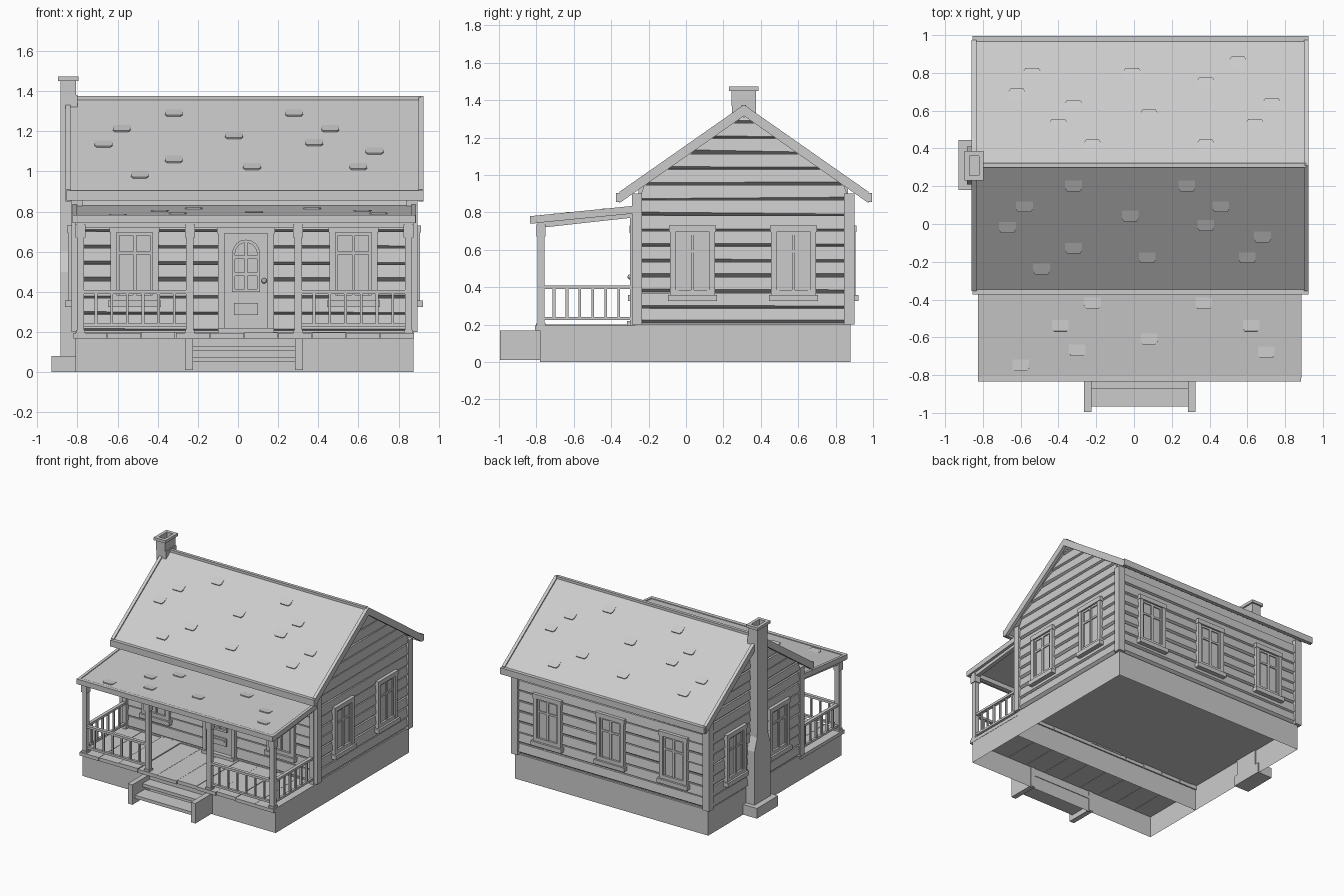
import bpy, bmesh, random
from math import atan, pi, cos, sin
from mathutils import Matrix, Vector

if "Cube" in bpy.data.objects:
    bpy.data.objects.remove(bpy.data.objects["Cube"])

random.seed(4)
I = Matrix.Identity(4)
CX, RY, RZ, SL = 0.03, 0.31, 1.365, 0.70      # house centre, ridge y/z, roof slope


def finish(name, bm, mat=I):
    bmesh.ops.transform(bm, matrix=mat, verts=bm.verts)
    bmesh.ops.recalc_face_normals(bm, faces=bm.faces)
    me = bpy.data.meshes.new(name)
    bm.to_mesh(me)
    bm.free()
    ob = bpy.data.objects.new(name, me)
    bpy.context.collection.objects.link(ob)
    return ob


def loft(bm, rings, bottom=True):
    vs = [[bm.verts.new(p) for p in r] for r in rings]
    n = len(vs[0])
    for a, b in zip(vs, vs[1:]):
        for i in range(n):
            bm.faces.new((a[i], a[(i + 1) % n], b[(i + 1) % n], b[i]))
    if bottom:
        bm.faces.new(vs[0][::-1])
    bm.faces.new(vs[-1])


def rect(x0, x1, y0, y1, z):
    return [(x0, y0, z), (x1, y0, z), (x1, y1, z), (x0, y1, z)]


def boxes(name, items, mat=I, bottom=True):
    bm = bmesh.new()
    for x0, x1, y0, y1, z0, z1 in items:
        loft(bm, [rect(x0, x1, y0, y1, z0), rect(x0, x1, y0, y1, z1)], bottom)
    return finish(name, bm, mat)


def prism(name, pts, h, mat=I):
    bm = bmesh.new()
    loft(bm, [[(x, y, 0) for x, y in pts], [(x, y, h) for x, y in pts]])
    return finish(name, bm, mat)


def along_x(x0):    # profile drawn in (y, z), extruded along x
    return Matrix(((0, 0, 1, x0), (1, 0, 0, 0), (0, 1, 0, 0), (0, 0, 0, 1)))


def wall(x, y, ang):    # local x runs along the wall, local -y points outward
    return Matrix.Translation((x, y, 0)) @ Matrix.Rotation(ang, 4, 'Z')


FRONT, RIGHT = wall(CX, -0.255, 0), wall(0.865, RY, pi / 2)
BACK, LEFT = wall(CX, 0.865, pi), wall(-0.805, RY, -pi / 2)

# Foundations, open underneath
boxes("foundation", [(-0.81, 0.875, -0.27, 0.88, 0, 0.2)], bottom=False)
boxes("porch_foundation", [(-0.81, 0.875, -0.78, -0.27, 0, 0.17)], bottom=False)

# Wall core with gables
prism("wall_core", [(-0.255, 0.2), (0.865, 0.2), (0.865, 0.93), (RY, 1.32), (-0.255, 0.93)],
      1.67, along_x(-0.805))


# Clapboard siding with bevelled, slightly uneven lower edges
def siding(name, mat, half, top, gable):
    bm = bmesh.new()
    z, step = 0.205, 0.0825
    while z < top - 0.03:
        z1 = min(z + step, top)
        reach = lambda h: min(half, (1.32 - h) / SL) if gable else half
        a, b = reach(z), max(reach(z1), 0.005)
        j = [random.uniform(0.008, 0.022) for _ in range(2)]
        low = [(-a, -0.022, z + j[0]), (a, -0.022, z + j[1]), (a, 0.005, z), (-a, 0.005, z)]
        high = [(-b, -0.014, z1), (b, -0.014, z1), (b, 0.005, z1), (-b, 0.005, z1)]
        loft(bm, [low, high])
        z += step
    finish(name, bm, mat)


siding("front_siding", FRONT, 0.835, 0.87, False)
siding("back_siding", BACK, 0.835, 0.87, False)
siding("right_siding", RIGHT, 0.56, 1.31, True)
siding("left_siding", LEFT, 0.56, 1.31, True)
boxes("corner_boards", [(x, x + 0.055, y, y + 0.055, 0.2, 0.9)
                        for x in (-0.83, 0.84) for y in (-0.29, 0.845)])


# Windows
def window(mat, u):
    m = mat @ Matrix.Translation((u, 0, 0))
    boxes("window_frame", [(-0.12, -0.09, -0.042, 0, 0.35, 0.72), (0.09, 0.12, -0.042, 0, 0.35, 0.72),
                           (-0.125, 0.125, -0.046, 0, 0.695, 0.73), (-0.11, 0.11, -0.04, 0, 0.355, 0.385),
                           (-0.132, 0.132, -0.056, 0, 0.325, 0.358)], m)
    boxes("window_pane", [(-0.1, 0.1, -0.024, 0, 0.36, 0.71)], m)
    boxes("window_sash", [(-0.09, -0.076, -0.032, 0, 0.385, 0.695), (0.076, 0.09, -0.032, 0, 0.385, 0.695),
                          (-0.008, 0.008, -0.034, 0, 0.385, 0.695), (-0.09, 0.09, -0.032, 0, 0.585, 0.6),
                          (-0.09, 0.09, -0.032, 0, 0.68, 0.695)], m)


for mat, places in ((FRONT, (-0.545, 0.545)), (BACK, (-0.55, 0, 0.55)),
                    (RIGHT, (-0.275, 0.265)), (LEFT, (-0.265, 0.275))):
    for u in places:
        window(mat, u)

# Door with arched light, mail flap and knob
D = FRONT @ Matrix.Translation((0.01, 0, 0))
boxes("door_frame", [(-0.14, -0.108, -0.045, 0, 0.2, 0.71), (0.108, 0.14, -0.045, 0, 0.2, 0.71),
                     (-0.145, 0.145, -0.048, 0, 0.69, 0.725), (-0.14, 0.14, -0.06, 0, 0.19, 0.22)], D)
boxes("door_panel", [(-0.11, 0.11, -0.026, 0, 0.2, 0.7)], D)
boxes("door_flap", [(-0.06, 0.06, -0.036, 0, 0.285, 0.345), (-0.045, 0.045, -0.042, 0, 0.315, 0.33)], D)
boxes("door_muntins", [(-0.008, 0.008, -0.043, 0, 0.41, 0.648), (-0.06, 0.06, -0.043, 0, 0.48, 0.497),
                       (-0.06, 0.06, -0.043, 0, 0.563, 0.58)], D)
arc = [(cos(t * pi / 8), sin(t * pi / 8)) for t in range(9)]
outer = [(-0.07, 0.4), (0.07, 0.4)] + [(0.07 * c, 0.59 + 0.07 * s) for c, s in arc]
inner = [(-0.055, 0.415), (0.055, 0.415)] + [(0.055 * c, 0.59 + 0.055 * s) for c, s in arc]
bm = bmesh.new()
n = len(outer)
rings = [[bm.verts.new((x, y, z)) for x, z in pts]
         for pts, y in ((outer, -0.02), (outer, -0.043), (inner, -0.043), (inner, -0.02))]
for k in range(4):
    for i in range(n):
        bm.faces.new((rings[k][i], rings[k][(i + 1) % n],
                      rings[(k + 1) % 4][(i + 1) % n], rings[(k + 1) % 4][i]))
finish("door_arch", bm, D)
bm = bmesh.new()
bmesh.ops.create_icosphere(bm, subdivisions=2, radius=0.014,
                           matrix=Matrix.Translation((0.09, -0.044, 0.455)))
finish("door_knob", bm, D)


# Main roof: chevron slab, barge boards, eave boards and ridge
def chevron(half, top, thick):
    e = top - SL * half
    return [(RY - half, e), (RY, top), (RY + half, e), (RY + half, e - thick),
            (RY, top - thick), (RY - half, e - thick)]


prism("roof", chevron(0.67, RZ, 0.035), 1.75, along_x(-0.845))
for x in (-0.86, 0.9):
    prism("barge_board", chevron(0.665, RZ + 0.011, 0.06), 0.025, along_x(x))
boxes("eave_boards", [(-0.855, 0.925, y, y + 0.03, 0.855, 0.905) for y in (-0.374, 0.965)])
boxes("ridge_cap", [(-0.85, 0.91, RY - 0.012, RY + 0.012, 1.35, 1.375)])

# Porch roof
PS = 0.1
pz = lambda y: 0.775 + PS * (y + 0.82)
prism("porch_roof", [(-0.82, pz(-0.82)), (-0.26, pz(-0.26)), (-0.26, pz(-0.26) - 0.028), (-0.82, 0.747)],
      1.7, along_x(-0.82))
for x in (-0.825, 0.865):
    prism("porch_roof_edge", [(-0.815, pz(-0.815) + 0.006), (-0.27, pz(-0.27) + 0.006),
                              (-0.27, pz(-0.27) - 0.035), (-0.815, 0.742)], 0.022, along_x(x))
boxes("porch_fascia", [(-0.825, 0.885, -0.835, -0.805, 0.742, 0.782)])


# Raised shingles
def shingle(x, y, z, tilt, turn=0):
    m = (Matrix.Translation((x, y, z - 0.004)) @ Matrix.Rotation(turn, 4, 'Z') @
         Matrix.Rotation(tilt - 0.14, 4, 'X'))
    prism("shingle", [(-0.044, 0.03), (-0.044, -0.022), (-0.034, -0.038), (0.034, -0.038),
                      (0.044, -0.022), (0.044, 0.03)], 0.007, m)


for x, y in ((-0.32, 0.21), (0.28, 0.21), (-0.58, 0.1), (0.46, 0.1), (-0.02, 0.05), (-0.67, -0.01),
             (0.38, 0), (0.68, -0.06), (-0.32, -0.12), (0.07, -0.17), (0.6, -0.17), (-0.49, -0.23)):
    z = RZ - SL * (RY - y)
    shingle(x, y, z, atan(SL))
    shingle(2 * CX - x, 2 * RY - y, z, atan(SL), pi)
for x, y in ((-0.22, -0.41), (0.37, -0.41), (-0.39, -0.53), (0.62, -0.53), (0.08, -0.6),
             (-0.3, -0.66), (0.7, -0.67), (-0.6, -0.74)):
    shingle(x, y, pz(y), atan(PS))

# Porch deck planks with uneven front ends
w = 1.7 / 10
boxes("deck", [(-0.82 + i * w, -0.823 + (i + 1) * w, -0.80 + random.uniform(-0.008, 0.006), -0.26,
                0.168, 0.197 + random.uniform(-0.003, 0.003)) for i in range(10)])

# Porch posts, beams and railings
PX, PY = (-0.785, -0.24, 0.30, 0.85), -0.775
posts = []
for x in PX:
    for r, z0, z1 in ((0.018, 0.19, 0.75), (0.023, 0.19, 0.21), (0.025, 0.67, 0.735)):
        posts.append((x - r, x + r, PY - r, PY + r, z0, z1))
boxes("porch_posts", posts)
boxes("porch_beam", [(-0.81, 0.875, PY - 0.017, PY + 0.017, 0.718, 0.752)])
for x in (PX[0], PX[3]):
    prism("side_beam", [(PY, 0.718), (PY, 0.755), (-0.26, 0.81), (-0.26, 0.775)], 0.032, along_x(x - 0.016))
boxes("wall_half_posts", [(x - 0.018, x + 0.018, -0.3, -0.26, 0.19, 0.79) for x in (PX[0], PX[3])])


def railing(name, p, q, count):
    d = Vector(q) - Vector(p)
    m = Matrix.Translation((p[0], p[1], 0)) @ Matrix.Rotation(0 if d.x > 0 else pi / 2, 4, 'Z')
    L = d.length
    items = [(0, L, -0.013, 0.013, 0.39, 0.408), (0, L, -0.01, 0.01, 0.225, 0.242)]
    for i in range(count):
        c = L * (i + 1) / (count + 1)
        items.append((c - 0.007, c + 0.007, -0.007, 0.007, 0.235, 0.395))
    boxes(name, items, m)


railing("front_railing_left", (PX[0], PY), (PX[1], PY), 6)
railing("front_railing_right", (PX[2], PY), (PX[3], PY), 6)
railing("side_railing_left", (PX[0], PY), (PX[0], -0.29), 6)
railing("side_railing_right", (PX[3], PY), (PX[3], -0.29), 6)

# Front steps
boxes("step_stringers", [(x - 0.02, x + 0.02, -0.995, -0.775, 0.01, 0.168) for x in (-0.245, 0.305)])
boxes("step_treads", [(-0.23, 0.29, -0.965, -0.84, 0.05, 0.075), (-0.23, 0.29, -0.87, -0.775, 0.105, 0.13)])

# Chimney: footing, tapering stack, shoulder and hollow cap
boxes("chimney_footing", [(-0.93, -0.8, 0.18, 0.445, 0, 0.08)])
bm = bmesh.new()
loft(bm, [rect(-0.885, -0.80, RY - h, RY + h, z) for h, z in
          ((0.1, 0.07), (0.1, 0.5), (0.066, 0.6), (0.064, 1.38))])
finish("chimney_stack", bm)
for g, z0, z1 in ((0, 1.37, 1.455), (0.012, 1.45, 1.472)):
    boxes("chimney_cap", [(-0.885 - g, -0.872, 0.243 - g, 0.375 + g, z0, z1),
                          (-0.82, -0.808 + g, 0.243 - g, 0.375 + g, z0, z1),
                          (-0.872, -0.82, 0.243 - g, 0.258, z0, z1),
                          (-0.872, -0.82, 0.36, 0.375 + g, z0, z1)])
